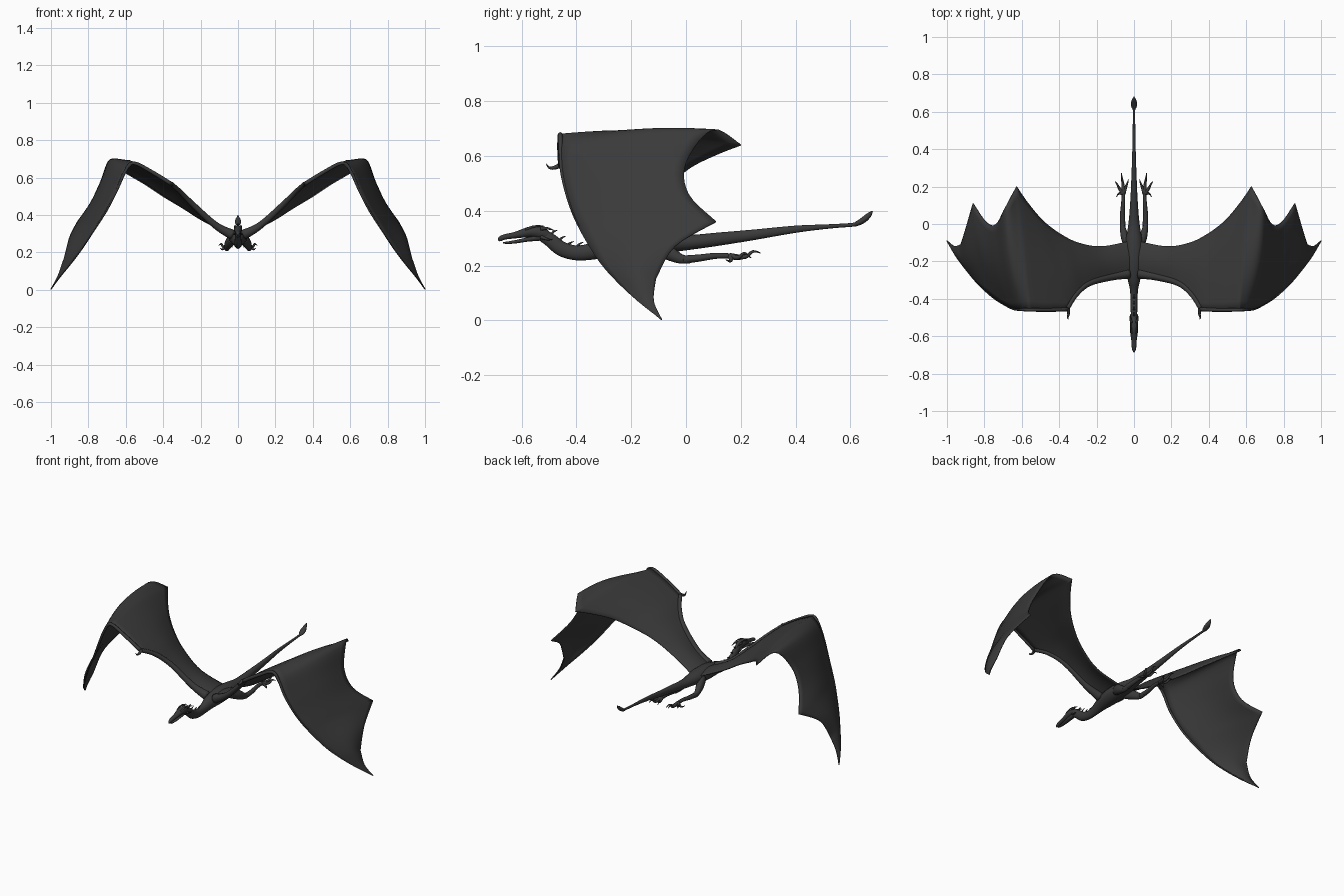
import bpy, bmesh, math
from mathutils import Vector

mat = bpy.data.materials.new("charcoal hide")
mat.diffuse_color = (0.042, 0.042, 0.042, 1)


def spline(pts, n, breaks=()):
    """Catmull-Rom through pts, n steps per span, sharp at break indices."""
    pts = [Vector(p) for p in pts]
    out = []
    for i in range(len(pts) - 1):
        b, c = pts[i], pts[i + 1]
        a = b if i == 0 or i in breaks else pts[i - 1]
        d = c if i + 2 >= len(pts) or i + 1 in breaks else pts[i + 2]
        for k in range(n):
            t = k / n
            out.append(0.5 * (2 * b + (c - a) * t + (2 * a - 5 * b + 4 * c - d) * t * t
                              + (3 * b - a - 3 * c + d) * t ** 3))
    return out + [pts[-1]]


def finish(name, bm, mirror=False, thick=0):
    bmesh.ops.recalc_face_normals(bm, faces=bm.faces)
    me = bpy.data.meshes.new(name)
    bm.to_mesh(me)
    bm.free()
    me.materials.append(mat)
    for p in me.polygons:
        p.use_smooth = True
    ob = bpy.data.objects.new(name, me)
    bpy.context.collection.objects.link(ob)
    if thick:
        m = ob.modifiers.new("thickness", 'SOLIDIFY')
        m.thickness, m.offset = thick, 0
    if mirror:
        ob.modifiers.new("mirror", 'MIRROR')
    return ob


def tube(name, path, mirror=False, sides=14, steps=5):
    """Sweep ellipses along points given as (x, y, z, side radius, up radius)."""
    pos = spline([p[:3] for p in path], steps)
    rad = spline([(p[3], p[4], 0) for p in path], steps)
    bm = bmesh.new()
    rings = []
    for i, p in enumerate(pos):
        t = (pos[min(i + 1, len(pos) - 1)] - pos[max(i - 1, 0)]).normalized()
        ref = Vector((0, 0, 1)) if abs(t.z) < 0.95 else Vector((0, 1, 0))
        side = t.cross(ref).normalized()
        up = side.cross(t)
        rx, rz = max(rad[i].x, 0.0006), max(rad[i].y, 0.0006)
        rings.append([bm.verts.new(p + side * rx * math.cos(2 * math.pi * k / sides)
                                   + up * rz * math.sin(2 * math.pi * k / sides))
                      for k in range(sides)])
    for r, q in zip(rings, rings[1:]):
        for k in range(sides):
            j = (k + 1) % sides
            bm.faces.new((r[k], r[j], q[j], q[k]))
    bm.faces.new(rings[0])
    bm.faces.new(rings[-1])
    return finish(name, bm, mirror)


def limb(name, pts, r0, r1, mirror=True, sides=8):
    """Round tapering tube."""
    n = len(pts) - 1
    return tube(name, [(*p, r0 + (r1 - r0) * i / n, r0 + (r1 - r0) * i / n)
                       for i, p in enumerate(pts)], mirror, sides, 4)


# Body with neck and tail
tube("body", [
    (0, -0.53, 0.315, 0.014, 0.022), (0, -0.495, 0.293, 0.016, 0.025),
    (0, -0.455, 0.262, 0.018, 0.027), (0, -0.405, 0.247, 0.019, 0.027),
    (0, -0.35, 0.251, 0.022, 0.030), (0, -0.29, 0.268, 0.035, 0.038),
    (0, -0.20, 0.280, 0.050, 0.044), (0, -0.10, 0.283, 0.046, 0.040),
    (0, 0.0, 0.284, 0.030, 0.028), (0, 0.12, 0.297, 0.020, 0.024),
    (0, 0.25, 0.313, 0.014, 0.019), (0, 0.40, 0.333, 0.009, 0.013),
    (0, 0.52, 0.343, 0.007, 0.008), (0, 0.605, 0.349, 0.006, 0.007),
    (0, 0.625, 0.354, 0.014, 0.009), (0, 0.648, 0.367, 0.017, 0.011),
    (0, 0.668, 0.385, 0.009, 0.009), (0, 0.681, 0.400, 0.001, 0.001)], sides=16)

# Head
tube("skull", [
    (0, -0.50, 0.305, 0.012, 0.016), (0, -0.53, 0.320, 0.020, 0.023),
    (0, -0.56, 0.324, 0.022, 0.021), (0, -0.59, 0.319, 0.019, 0.017),
    (0, -0.625, 0.311, 0.014, 0.012), (0, -0.66, 0.305, 0.012, 0.010),
    (0, -0.677, 0.298, 0.008, 0.009), (0, -0.684, 0.291, 0.002, 0.004)])
tube("lower_jaw", [
    (0, -0.53, 0.303, 0.015, 0.012), (0, -0.58, 0.295, 0.014, 0.008),
    (0, -0.63, 0.286, 0.010, 0.006), (0, -0.668, 0.283, 0.003, 0.003)])
limb("brow_ridge", [(0.012, -0.585, 0.331), (0.016, -0.555, 0.343), (0.017, -0.52, 0.345)], 0.006, 0.002)
limb("head_horn", [(0.014, -0.53, 0.335), (0.018, -0.505, 0.336), (0.019, -0.48, 0.328)], 0.008, 0.001)
limb("cheek_spike", [(0.014, -0.53, 0.305), (0.020, -0.505, 0.296), (0.021, -0.488, 0.296)], 0.007, 0.001)

# Spines down the neck
for i, (y, z) in enumerate([(-0.495, 0.314), (-0.465, 0.292), (-0.435, 0.273), (-0.40, 0.27)]):
    limb("neck_spine_%d" % i, [(0, y, z - 0.008), (0, y + 0.010, z + 0.008), (0, y + 0.026, z + 0.016)],
         0.007, 0.001, False)

# Wings: paired leading and trailing edge points from root to tip
lead = [(0.0, -0.285, 0.285), (0.12, -0.295, 0.345), (0.24, -0.33, 0.455), (0.31, -0.39, 0.525),
        (0.355, -0.462, 0.565), (0.46, -0.466, 0.63), (0.56, -0.465, 0.678), (0.605, -0.463, 0.63),
        (0.645, -0.458, 0.54), (0.70, -0.43, 0.43), (0.76, -0.39, 0.335), (0.835, -0.32, 0.22),
        (0.89, -0.255, 0.145), (0.95, -0.175, 0.07), (1.0, -0.09, 0.003)]
trail = [(0.0, -0.085, 0.285), (0.17, -0.12, 0.36), (0.30, -0.10, 0.44), (0.40, -0.05, 0.50),
         (0.49, 0.02, 0.56), (0.57, 0.115, 0.607), (0.628, 0.20, 0.64), (0.685, 0.095, 0.695),
         (0.735, 0.0, 0.575), (0.79, 0.01, 0.46), (0.86, 0.11, 0.36), (0.903, -0.04, 0.27),
         (0.925, -0.11, 0.15), (0.96, -0.118, 0.07), (1.0, -0.088, 0.003)]
# outward billow of the membrane at each pair
billow = [(0, 0, 0.02)] * 3 + [(-0.01, 0, 0.02)] * 3 + [(0, 0, 0.03), (0.02, 0, 0.025)] \
    + [(0.025, 0, 0.02)] * 3 + [(0.02, 0, 0.015)] * 2 + [(0.006, 0, 0.004), (0, 0, 0)]
N, M = 5, 12
L, T, B = spline(lead, N, (4, 6)), spline(trail, N, (6, 10, 12)), spline(billow, N)
bm = bmesh.new()
grid = [[bm.verts.new(a.lerp(b, k / M) + c * math.sin(math.pi * k / M)) for k in range(M + 1)]
        for a, b, c in zip(L, T, B)]
for r, q in zip(grid, grid[1:]):
    for k in range(M):
        bm.faces.new((r[k], r[k + 1], q[k + 1], q[k]))
for v in grid[0]:
    v.co.x = 0
finish("wing_membrane", bm, True, 0.006)

# Arm and long finger along the leading edge
arm = [(0.03, -0.265, 0.295)] + [(p[0], p[1] + 0.012, p[2]) for p in lead[1:5]]
tube("wing_arm", [(*p, r, r) for p, r in zip(arm, (0.028, 0.019, 0.015, 0.013, 0.012))], True, 10)
finger = [(p[0], p[1] + 0.006, p[2]) for p in lead[4:14]] + [lead[14]]
limb("wing_finger", finger, 0.011, 0.0015)
limb("wing_thumb_claw", [(0.352, -0.455, 0.568), (0.350, -0.482, 0.557), (0.354, -0.500, 0.558),
                         (0.352, -0.510, 0.572)], 0.010, 0.001)

# Hind legs trailing behind
tube("thigh", [(0.030, -0.12, 0.275, 0.022, 0.030), (0.048, -0.07, 0.250, 0.022, 0.028),
               (0.060, -0.02, 0.225, 0.015, 0.018), (0.060, 0.02, 0.222, 0.011, 0.013)], True)
limb("shin", [(0.060, -0.01, 0.222), (0.062, 0.05, 0.228), (0.058, 0.11, 0.236), (0.056, 0.17, 0.235)],
     0.015, 0.009)
ankle = (0.056, 0.16, 0.235)
toes = [((0.060, 0.215, 0.232), (0.064, 0.245, 0.252), (0.067, 0.272, 0.246)),
        ((0.078, 0.190, 0.230), (0.090, 0.212, 0.246), (0.102, 0.228, 0.238)),
        ((0.045, 0.195, 0.228), (0.036, 0.217, 0.240), (0.029, 0.238, 0.228)),
        ((0.072, 0.165, 0.224), (0.084, 0.160, 0.216), (0.094, 0.145, 0.222))]
for i, t in enumerate(toes):
    limb("toe_%d" % i, [ankle, *t], 0.011, 0.0015)
